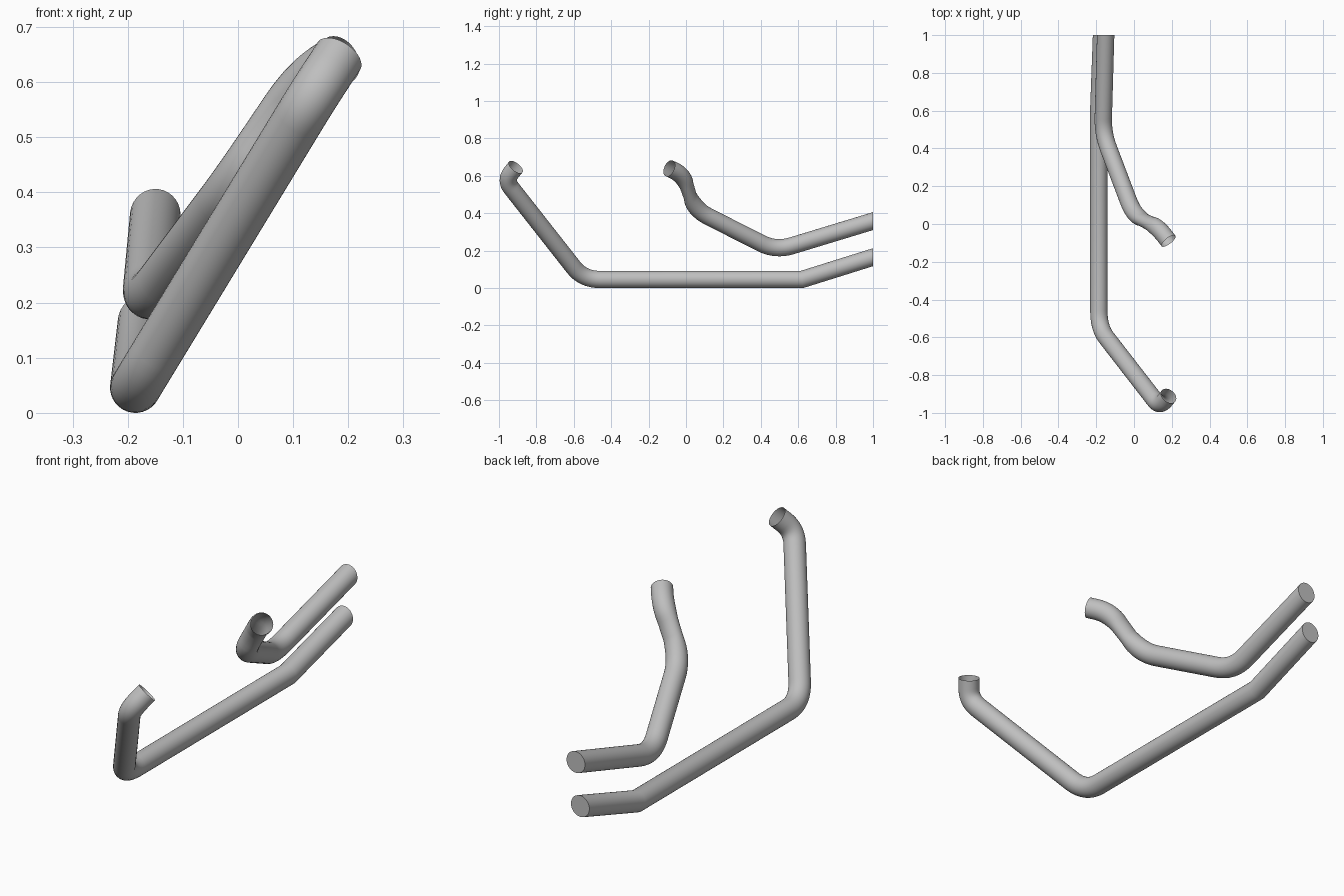
import bpy
import bmesh
import math
from mathutils import Vector

cube = bpy.data.objects.get("Cube")
if cube:
    bpy.data.objects.remove(cube, do_unlink=True)

RADIUS = 0.046
SIDES = 32

steel = bpy.data.materials.new("grey steel")
steel.use_nodes = True
GREY = (0.52, 0.52, 0.52, 1)
steel.diffuse_color = GREY
steel.node_tree.nodes["Principled BSDF"].inputs["Base Color"].default_value = GREY


def rounded_path(corners, steps=8):
    """Centre line through (point, bend length) corners, with curved bends."""
    pts = [Vector(p) for p, bend in corners]
    path = [pts[0]]
    for i in range(1, len(pts) - 1):
        bend = corners[i][1]
        if bend == 0:
            path.append(pts[i])
            continue
        a = pts[i] + (pts[i - 1] - pts[i]).normalized() * bend
        b = pts[i] + (pts[i + 1] - pts[i]).normalized() * bend
        for k in range(steps + 1):
            t = k / steps
            path.append(a * (1 - t) ** 2 + pts[i] * 2 * t * (1 - t) + b * t * t)
    path.append(pts[-1])
    return path


def pipe(name, corners, waist=None):
    """Open-mouthed pipe whose rear end is capped on a plane facing the back."""
    path = rounded_path(corners)
    dirs = [(b - a).normalized() for a, b in zip(path, path[1:])]
    side = dirs[0].orthogonal().normalized()
    up = dirs[0].cross(side)
    angles = [2 * math.pi * k / SIDES for k in range(SIDES)]
    ring = [path[0] + (side * math.cos(a) + up * math.sin(a)) * RADIUS for a in angles]
    rings = [ring]
    # slide each ring along its segment onto the next mitre plane
    for i, d in enumerate(dirs):
        centre = path[i + 1]
        last = i == len(dirs) - 1
        normal = Vector((0, 1, 0)) if last else (d + dirs[i + 1]).normalized()
        ring = [p + d * ((centre - p).dot(normal) / d.dot(normal)) for p in ring]
        rings.append(ring)

    bm = bmesh.new()
    loops = []
    for centre, ring in zip(path, rings):
        squeeze = 1.0
        if waist:
            squeeze -= 0.3 * math.exp(-((centre - Vector(waist)).length / 0.06) ** 2)
        loop = []
        for p in ring:
            off = p - centre
            off.y *= squeeze
            loop.append(bm.verts.new(centre + off))
        loops.append(loop)
    for a, b in zip(loops, loops[1:]):
        for k in range(SIDES):
            n = (k + 1) % SIDES
            bm.faces.new((a[k], a[n], b[n], b[k]))
    bm.faces.new(loops[-1])
    bmesh.ops.recalc_face_normals(bm, faces=bm.faces)

    mesh = bpy.data.meshes.new(name)
    bm.to_mesh(mesh)
    bm.free()
    mesh.materials.append(steel)
    obj = bpy.data.objects.new(name, mesh)
    bpy.context.collection.objects.link(obj)
    bpy.ops.object.select_all(action="DESELECT")
    obj.select_set(True)
    bpy.context.view_layer.objects.active = obj
    bpy.ops.object.shade_smooth_by_angle(angle=math.radians(30))
    return obj


# long lower pipe
pipe("lower_pipe", [
    ((0.183, -0.910, 0.647), 0),
    ((0.137, -0.967, 0.577), 0.06),
    ((-0.186, -0.55, 0.046), 0.09),
    ((-0.186, 0.62, 0.046), 0),
    ((-0.172, 1.0, 0.165), 0),
])

# short upper pipe, squeezed between its two close bends
pipe("upper_pipe", [
    ((0.183, -0.09, 0.64), 0),
    ((0.125, -0.015, 0.605), 0.07),
    ((0.0, 0.045, 0.42), 0.09),
    ((-0.165, 0.48, 0.2), 0.09),
    ((-0.15, 1.0, 0.358), 0),
], waist=(0.065, 0.015, 0.515))
